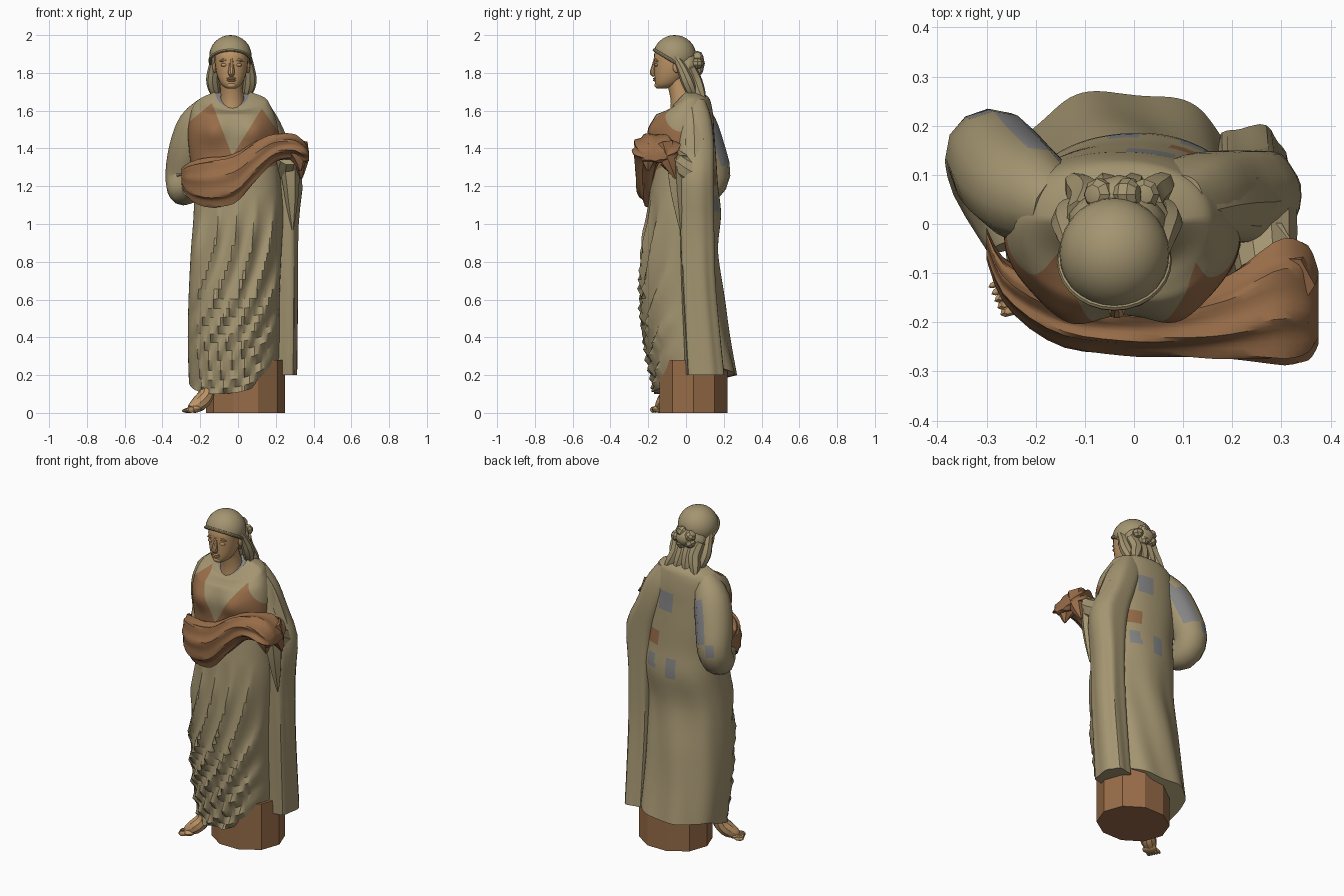
import bpy, bmesh
from math import sin, cos, pi, exp, radians
from mathutils import Vector, Matrix, Euler

cube = bpy.data.objects.get("Cube")
if cube:
    bpy.data.objects.remove(cube, do_unlink=True)


def material(name, r, g, b):
    m = bpy.data.materials.new(name)
    m.use_nodes = True
    m.diffuse_color = (r, g, b, 1)
    m.node_tree.nodes["Principled BSDF"].inputs["Base Color"].default_value = (r, g, b, 1)
    return m


OLIVE = material("olive cloth", .37, .30, .165)
BROWN = material("brown cloth", .31, .15, .065)
SKIN = material("warm skin", .51, .30, .135)
GREY = material("grey lining", .23, .23, .23)
parts = []


# ---------- helpers ----------
def finish(name, bm, mats, rule=None):
    bmesh.ops.recalc_face_normals(bm, faces=bm.faces)
    if rule:
        for f in bm.faces:
            f.material_index = rule(f.calc_center_median(), f.normal)
    me = bpy.data.meshes.new(name)
    bm.to_mesh(me)
    bm.free()
    for m in mats:
        me.materials.append(m)
    ob = bpy.data.objects.new(name, me)
    bpy.context.collection.objects.link(ob)
    parts.append(ob)


def sample(table, n):
    """Smooth interpolation through the rows of a table."""
    out, last = [], len(table) - 1
    for k in range(n):
        t = k / (n - 1) * last
        i = min(int(t), last - 1)
        t -= i
        rows = [table[max(0, min(last, i + j))] for j in (-1, 0, 1, 2)]
        out.append([b + .5 * t * (c - a + t * (2*a - 5*b + 4*c - d + t * (3*(b - c) + d - a)))
                    for a, b, c, d in zip(*rows)])
    return out


def skin_rings(rings):
    bm = bmesh.new()
    loops = [[bm.verts.new(p) for p in r] for r in rings]
    for lo, hi in zip(loops, loops[1:]):
        for i in range(len(lo)):
            bm.faces.new((lo[i - 1], lo[i], hi[i], hi[i - 1]))
    bm.faces.new(loops[0])
    bm.faces.new(loops[-1])
    return bm


def outline(z, xl, xr, yf, yb, n, power=2, shift=None):
    """Horizontal rounded section given by its four extents."""
    ring = []
    for k in range(n):
        a = 2 * pi * k / n - pi
        c, s = [(1 if v > 0 else -1) * abs(v) ** (2 / power) for v in (cos(a), sin(a))]
        r, dz = shift(a, z) if shift else (1, 0)
        ring.append(Vector(((xl + xr) / 2 + c * r * (xr - xl) / 2,
                            (yf + yb) / 2 + s * r * (yb - yf) / 2, z + dz)))
    return ring


def tube(name, path, mats, n=10, steps=12, rule=None):
    """Round sweep along rows of x, y, z, radius."""
    rows = sample(path, steps)
    pts = [Vector(r[:3]) for r in rows]
    rings = []
    side = Vector((1, 0, 0))
    for i, p in enumerate(pts):
        d = (pts[min(i + 1, steps - 1)] - pts[max(i - 1, 0)]).normalized()
        side = (side - d * side.dot(d)).normalized()
        up = d.cross(side)
        r = max(rows[i][3], .002)
        rings.append([p + r * (side * cos(2*pi*k/n) + up * sin(2*pi*k/n)) for k in range(n)])
    finish(name, skin_rings(rings), mats, rule)


def blob(name, loc, size, mat, rot=(0, 0, 0), seg=14):
    bm = bmesh.new()
    m = Matrix.LocRotScale(Vector(loc), Euler(rot), Vector(size))
    bmesh.ops.create_uvsphere(bm, u_segments=seg, v_segments=seg // 2 + 1, radius=1, matrix=m)
    finish(name, bm, [mat])


# ---------- plinth ----------
finish("plinth", skin_rings([outline(z, -.17, .25, -.15, .23, 10) for z in (0, .28)]), [BROWN])


# ---------- gown with sweeping folds, V neck and patched back ----------
def gown_shift(a, z):
    low = max(0, 1 - (z - .2) / .45)
    hem = (-.1 * max(0, cos(a + pi / 2 + .35)) + .06 * max(0, cos(a)) ** 2) * low
    neck = -.08 * max(0, -sin(a)) * max(0, min(1, (z - 1.58) / .1))
    back = max(0, sin(a)) * max(0, min(1, (1.1 - z) * 3))
    return 1 + .035 * back * sin(7 * a + 4 * z), hem + neck


GOWN = [(.2, -.26, .22, -.17, .27), (.4, -.266, .22, -.215, .23), (.6, -.262, .22, -.24, .2),
        (.85, -.25, .23, -.23, .165), (1.05, -.235, .24, -.205, .185), (1.2, -.235, .23, -.19, .17),
        (1.35, -.255, .22, -.18, .16), (1.48, -.265, .215, -.18, .15), (1.56, -.255, .2, -.165, .145),
        (1.63, -.235, .17, -.13, .135), (1.67, -.19, .14, -.1, .12), (1.7, -.12, .06, -.075, .08)]
bm = skin_rings([outline(*row, 110, 2.2, gown_shift) for row in sample(GOWN, 60)])
for v in bm.verts:
    x, y, z = v.co
    if y < 0:
        for bx in (-.13, .09):
            v.co.y -= .035 * exp(-((x - bx) ** 2 + (z - 1.49) ** 2) / .005)
        # pleats run down the left leg and swing across to the right hem
        drop = max(0, 1.15 - z)
        sweep = x + .42 * drop ** 2.2 + .25 * max(0, -x) * drop
        v.co.y -= .02 * (1 - 2 * abs(sin(sweep * pi / .095)) ** .8) * min(1, drop * 4) * min(1, -y * 7)

# neckline and mantle borders: point and normal in the front plane, brown on the positive side
v_left, v_right = (-.03, 1.36, -.26, -.1), (-.03, 1.36, .25, -.155)
edge_left, edge_right = (-.14, 1.64, .11, -.13), (.12, 1.62, -.14, -.1)
sash_line = (0, 1.25, -.3, 1)
for px, pz, nx, nz in (v_left, v_right, edge_left, edge_right, sash_line):
    faces = [f for f in bm.faces if f.calc_center_median().z > 1.12 and f.calc_center_median().y < 0]
    geom = list({g for f in faces for g in [f, *f.verts, *f.edges]})
    bmesh.ops.bisect_plane(bm, geom=geom, plane_co=(px, 0, pz), plane_no=(nx, 0, nz))


def inside(line, p):
    return (p.x - line[0]) * line[2] + (p.z - line[1]) * line[3] > 0


PATCHES = [(.03, 1.48, .05, .05, 2), (-.02, 1.1, .035, .06, 2), (.12, 1.11, .03, .05, 2),
           (.14, 1.24, .07, .04, 1)]


def gown_colour(p, n):
    if p.z > 1.62 and abs(p.y) < .03 and abs(p.x + .03) < .03:
        return 2
    if p.y < -.02 and p.z > 1.12:
        chest = inside(v_left, p) or inside(v_right, p)
        return int(chest and all(inside(e, p) for e in (edge_left, edge_right, sash_line)))
    for x, z, w, h, index in PATCHES:
        if p.y > .05 and abs(p.x - x) < w and abs(p.z - z) < h:
            return index
    return 0


finish("gown", bm, [OLIVE, BROWN, GREY], gown_colour)

# ---------- mantle: hanging side panel, covered arms and drooping tip ----------
PANEL = [(.2, .16, .31, 0, .2), (.4, .16, .312, -.01, .18), (.7, .16, .315, -.025, .155),
         (1, .16, .318, -.035, .15), (1.25, .13, .338, -.04, .15), (1.42, .08, .265, -.04, .15),
         (1.56, .03, .21, -.04, .135), (1.66, .03, .14, -.02, .1)]
finish("mantle_panel", skin_rings([
    outline(*row, 36, 2.6, lambda a, z: (1 + .06 * sin(6 * a + z) * min(1, 1.7 - z), 0))
    for row in sample(PANEL, 20)]), [OLIVE])

tube("right_sleeve", [(-.15, .03, 1.62, .07), (-.215, .06, 1.53, .1), (-.26, .1, 1.4, .105),
                      (-.29, .14, 1.26, .095), (-.285, .08, 1.18, .085), (-.245, -.04, 1.19, .055)],
     [OLIVE, GREY], 12, 16, lambda p, n: int(n.x * .4 + n.y * .9 > .72 and 1.29 < p.z < 1.54))
tube("left_sleeve", [(.1, .03, 1.62, .06), (.15, .045, 1.52, .075), (.2, .05, 1.38, .085),
                     (.25, .04, 1.27, .08), (.27, -.1, 1.36, .06)], [OLIVE], 10, 16)
tube("mantle_tip", [(.27, -.05, 1.36, .06), (.28, -.05, 1.22, .045), (.285, -.04, 1.1, .03),
                    (.29, -.03, .97, .005)], [OLIVE], 6, 8)

# ---------- brown sash swept across the waist and over the forearm ----------
SASH = [(-.3, -.04, 1.25, .03, .04), (-.26, -.12, 1.23, .045, .09), (-.15, -.185, 1.22, .06, .125),
        (-.02, -.205, 1.24, .06, .125), (.09, -.205, 1.33, .065, .105), (.19, -.19, 1.4, .085, .075),
        (.29, -.16, 1.41, .12, .065), (.35, -.16, 1.38, .115, .055), (.375, -.17, 1.36, .07, .025)]
rings = []
for i, (x, y, z, ry, rz) in enumerate(sample(SASH, 28)):
    ring = []
    for k in range(48):
        a = 2 * pi * k / 48
        pleat = 1 + .1 * (1 - 2 * abs(sin(4 * a + i * .1)))
        ring.append(Vector((x, y + ry * pleat * cos(a), z + rz * pleat * sin(a))))
    rings.append(ring)
finish("sash", skin_rings(rings), [BROWN])
tube("sash_end", [(.31, -.12, 1.42, .06), (.33, -.095, 1.34, .045), (.335, -.055, 1.24, .006)], [BROWN], 6, 6)
tube("sash_front_corner", [(.3, -.2, 1.4, .06), (.325, -.2, 1.34, .04), (.33, -.2, 1.28, .006)], [BROWN], 6, 6)

# ---------- neck, head and face ----------
tube("neck", [(-.03, -.01, 1.58, .075), (-.03, -.02, 1.66, .062), (-.035, -.04, 1.74, .058),
              (-.035, -.06, 1.8, .06)], [SKIN], 16, 8)
HEAD = [(1.718, .025, -.15, -.1), (1.735, .05, -.162, -.05), (1.77, .07, -.166, -.01),
        (1.81, .082, -.168, .02), (1.86, .088, -.17, .03), (1.91, .088, -.166, .03), (1.96, .06, -.13, 0)]
finish("head", skin_rings([outline(z, -.035 - w, -.035 + w, f, b, 24, 2.2)
                           for z, w, f, b in sample(HEAD, 16)]), [SKIN])
tube("nose", [(-.035, -.16, 1.875, .011), (-.035, -.17, 1.83, .014), (-.035, -.175, 1.802, .018),
              (-.035, -.165, 1.787, .013)], [SKIN], 10, 8)
for s, label in ((-1, "right"), (1, "left")):
    x = -.035 + s * .038
    blob(label + "_eye", (x, -.156, 1.842), (.019, .012, .009), SKIN)
    tube(label + "_brow", [(x - .024, -.16 + .008 * (s < 0), 1.86, .004), (x, -.16, 1.868, .009),
                           (x + .024, -.16 + .008 * (s > 0), 1.86, .004)], [SKIN], 8, 6)
    blob(label + "_ear", (-.035 + s * .088, -.05, 1.83), (.012, .02, .03), SKIN)
for z in (1.77, 1.76):
    blob("lip", (-.035, -.163, z), (.027, .011, .006), SKIN)
blob("chin", (-.035, -.147, 1.735), (.028, .02, .018), SKIN)

# ---------- hair: trimmed cap, band, bun and locks ----------
bm = bmesh.new()
bmesh.ops.create_uvsphere(bm, u_segments=28, v_segments=16, radius=1, matrix=Matrix.LocRotScale(
    Vector((-.04, -.06, 1.89)), None, Vector((.112, .114, .11))))
bmesh.ops.bisect_plane(bm, geom=[*bm.verts, *bm.edges, *bm.faces], plane_co=(0, -.175, 1.925),
                       plane_no=(0, .52, .854), clear_inner=True)
finish("hair_cap", bm, [OLIVE])
bpy.ops.mesh.primitive_torus_add(major_radius=.108, minor_radius=.009, major_segments=28, minor_segments=8,
                                 location=(-.04, -.075, 1.866), rotation=(radians(-31), 0, 0))
band = bpy.context.object
band.name = "hair_band"
band.data.materials.append(OLIVE)
parts.append(band)

blob("hair_back", (-.035, .005, 1.83), (.1, .065, .09), OLIVE)
blob("hair_bun", (-.03, .055, 1.85), (.055, .045, .05), OLIVE, seg=10)
for k in range(5):
    a = 2 * pi * k / 5
    blob("bun_curl", (-.03 + .05 * cos(a), .06, 1.85 + .035 * sin(a)), (.034, .034, .03), OLIVE, (0, a, 0), 8)
for k in range(4):
    x = (k - 1.5) * .05
    tube("back_lock", [(x - .035, .02, 1.83, .03), (x * .8 - .035, .05, 1.76, .036),
                       (x * 1.1 - .03, .075, 1.69, .03), (x * 1.4 - .03, .1, 1.64, .006)], [OLIVE], 7, 9)
for s in (-1, 1):
    x = -.035 + s * .088
    tube("side_lock", [(x, -.06, 1.89, .018), (x + s * .008, -.025, 1.83, .026), (x + s * .012, .005, 1.76, .034),
                       (x, .03, 1.7, .028), (x - s * .015, .045, 1.65, .006)], [OLIVE], 8, 12)

# ---------- right foot ----------
tube("right_foot", [(-.16, -.085, .18, .04), (-.168, -.09, .1, .042), (-.2, -.115, .055, .045),
                    (-.235, -.135, .032, .032), (-.252, -.145, .022, .02)], [SKIN], 10, 12)
for k in range(5):
    r = .017 - .0015 * k
    blob("toe", (-.25 - .006 * k, -.174 + .014 * k, r), (.026, r * .75, r), SKIN, (0, 0, .46), 8)
blob("foot_ball", (-.23, -.14, .02), (.035, .042, .02), SKIN, (0, 0, .46))

# ---------- shading ----------
bpy.ops.object.select_all(action='DESELECT')
for ob in parts:
    ob.select_set(ob.name != "plinth")
bpy.context.view_layer.objects.active = parts[1]
bpy.ops.object.shade_smooth_by_angle(angle=radians(32))
